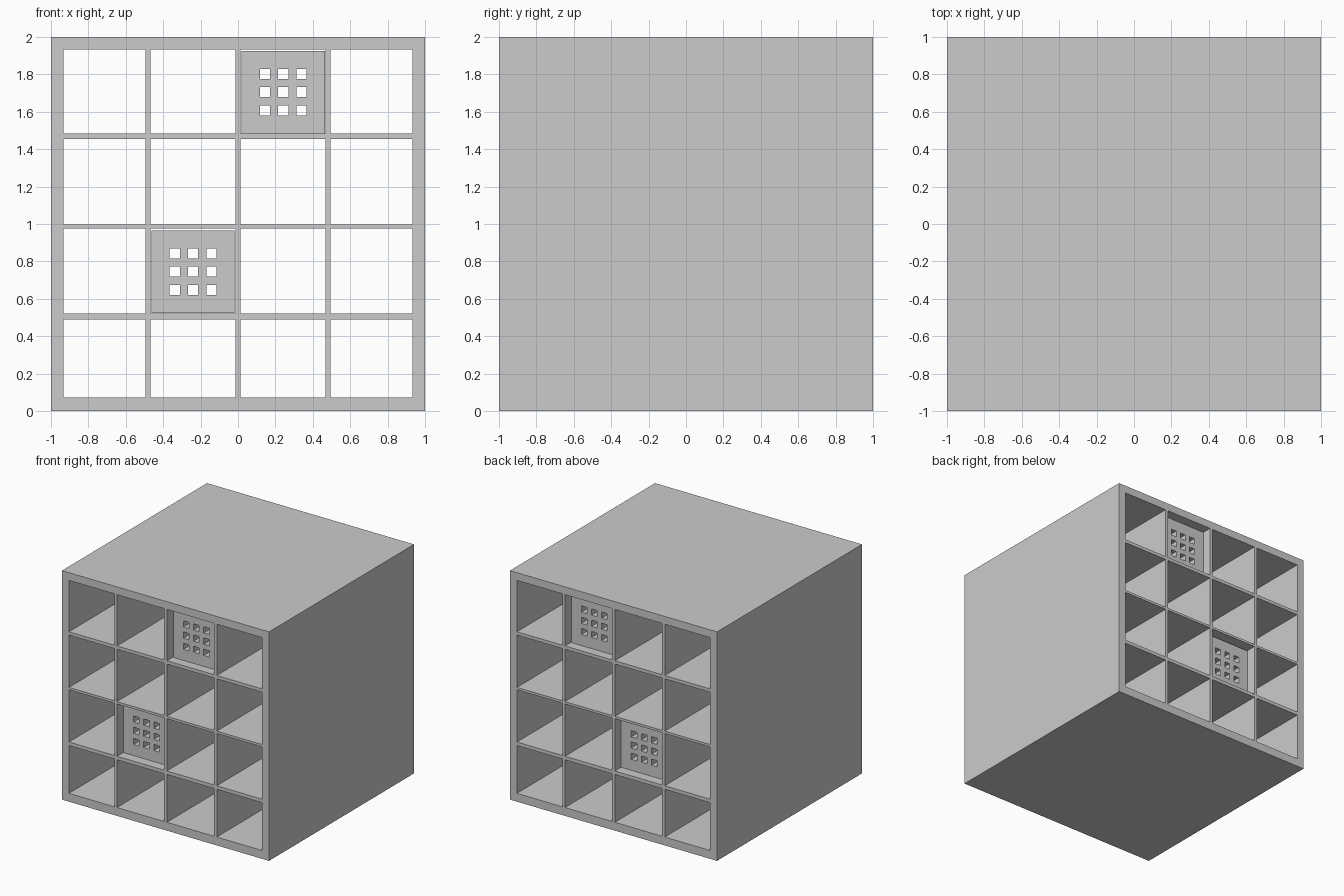
import bpy, bmesh, math
from mathutils import Vector

if "Cube" in bpy.data.objects:
    bpy.data.objects.remove(bpy.data.objects["Cube"])


def lattice(name, xs, zs, half_depth):
    """Block with square tunnels along y: cells odd in both directions are open."""
    bm = bmesh.new()
    v = [[bm.verts.new((x, -half_depth, z)) for z in zs] for x in xs]
    for i in range(len(xs) - 1):
        for j in range(len(zs) - 1):
            if not (i % 2 and j % 2):
                bm.faces.new((v[i][j], v[i + 1][j], v[i + 1][j + 1], v[i][j + 1]))
    # Extrude the front pattern through to the back
    front = bm.faces[:]
    back = bmesh.ops.duplicate(bm, geom=front)
    vmap = back["vert_map"]
    rim = [e for e in bm.edges if e.is_boundary and e.verts[0].co.y < 0
           and any(f in set(front) for f in e.link_faces)]
    for vert in {vmap[w] for f in front for w in f.verts}:
        vert.co.y = half_depth
    for e in rim:
        a, b = e.verts
        bm.faces.new((a, b, vmap[b], vmap[a]))
    bmesh.ops.recalc_face_normals(bm, faces=bm.faces)
    mesh = bpy.data.meshes.new(name)
    bm.to_mesh(mesh)
    bm.free()
    obj = bpy.data.objects.new(name, mesh)
    bpy.context.collection.objects.link(obj)
    return obj


# Open four by four shelf unit
lattice("shelf_unit",
        [-1, -0.933, -0.495, -0.469, -0.013, 0.013, 0.469, 0.495, 0.933, 1],
        [0, 0.073, 0.49, 0.521, 0.977, 0.998, 1.455, 1.484, 1.932, 2], 1.0)


def hole_cuts(centre, half):
    """Edges of a block and its three evenly spaced holes."""
    holes = [centre + k * 0.098 + s * 0.027 for k in (-1, 0, 1) for s in (-1, 1)]
    return [centre - half] + holes + [centre + half]


# Perforated bins resting in two of the cells
for name, cx, cz in (("upper_bin", 0.242, 1.705), ("lower_bin", -0.24, 0.745)):
    zs = hole_cuts(cz, 0.221)
    lattice(name, hole_cuts(cx, 0.222), zs, 0.92)
